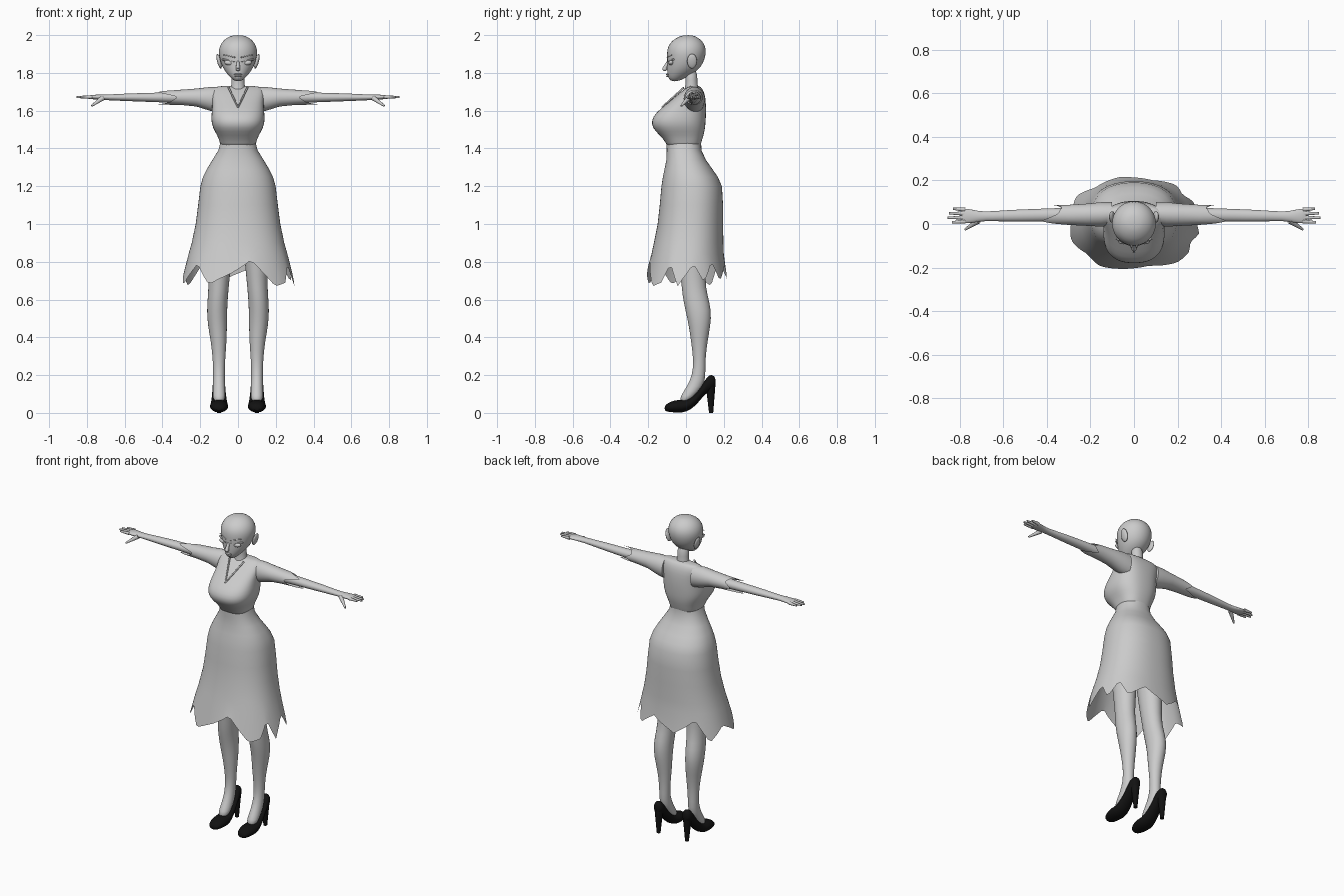
import bpy, bmesh, math
from mathutils import Vector

cube = bpy.data.objects.get("Cube")
if cube:
    bpy.data.objects.remove(cube, do_unlink=True)


def make_material(name, rgb):
    mat = bpy.data.materials.new(name)
    mat.use_nodes = True
    mat.diffuse_color = (*rgb, 1)
    mat.node_tree.nodes["Principled BSDF"].inputs["Base Color"].default_value = (*rgb, 1)
    return mat


GREY = make_material("soft grey", (0.6, 0.6, 0.6))
BLACK = make_material("shoe black", (0.006, 0.006, 0.006))


def finish(name, bm, mat, mirror=False, smooth=0, angle=60):
    """Turn a bmesh into a named, shaded object."""
    bmesh.ops.recalc_face_normals(bm, faces=bm.faces)
    mesh = bpy.data.meshes.new(name)
    bm.to_mesh(mesh)
    bm.free()
    mesh.materials.append(mat)
    obj = bpy.data.objects.new(name, mesh)
    bpy.context.collection.objects.link(obj)
    bpy.ops.object.select_all(action="DESELECT")
    obj.select_set(True)
    bpy.context.view_layer.objects.active = obj
    bpy.ops.object.shade_smooth_by_angle(angle=math.radians(angle))
    if smooth:
        sub = obj.modifiers.new("smooth", "SUBSURF")
        sub.levels = sub.render_levels = smooth
    if mirror:
        obj.modifiers.new("mirror", "MIRROR")
    return obj


def ragged(points, deg):
    """Interpolate a torn edge given as (angle, position) pairs."""
    pts = [(points[-1][0] - 360, points[-1][1])] + points
    pts.append((points[0][0] + 360, points[0][1]))
    for (a, u), (b, v) in zip(pts, pts[1:]):
        if a <= deg <= b:
            return u + (v - u) * (deg - a) / (b - a)


def loft(name, axis, rings, mat=GREY, n=20, power=1.0, edge=None, flare=0.0,
         caps=(True, True), **kw):
    """Skin rounded rings; each ring is (position, low a, high a, low b, high b)."""
    bm = bmesh.new()
    a, b = [i for i in range(3) if i != axis]
    loops = []
    for t, a0, a1, b0, b1 in rings:
        last = edge and t == rings[-1][0]
        loop = []
        for i in range(n):
            ang = math.tau * i / n
            c, s = math.cos(ang), math.sin(ang)
            pos = ragged(edge, 360 * i / n) if last else t
            grow = 1 + flare * (t - pos) if last else 1
            co = [0, 0, 0]
            co[axis] = pos
            co[a] = (a0 + a1) / 2 + grow * (a1 - a0) / 2 * math.copysign(abs(c) ** power, c)
            co[b] = (b0 + b1) / 2 + grow * (b1 - b0) / 2 * math.copysign(abs(s) ** power, s)
            loop.append(bm.verts.new(co))
        loops.append(loop)
    for lo, hi in zip(loops, loops[1:]):
        for i in range(n):
            j = (i + 1) % n
            bm.faces.new((lo[i], lo[j], hi[j], hi[i]))
    for use, loop in zip(caps, (loops[0], loops[-1])):
        if use:
            bm.faces.new(loop)
    return finish(name, bm, mat, **kw)


def sym(rings):
    return [(t, -w, w, f, b) for t, w, f, b in rings]


def tube(name, p, q, r0, r1, mat=GREY, mirror=True):
    """Tapered rod between two points."""
    p, q = Vector(p), Vector(q)
    bm = bmesh.new()
    bmesh.ops.create_cone(bm, cap_ends=True, segments=12, radius1=r0, radius2=r1,
                          depth=(q - p).length)
    turn = (q - p).to_track_quat("Z", "Y").to_matrix()
    for v in bm.verts:
        v.co = turn @ v.co + (p + q) / 2
    return finish(name, bm, mat, mirror)


def blob(name, centre, size, mirror=True, tilt=0.0):
    """Scaled ball, tilted about the front axis."""
    bm = bmesh.new()
    bmesh.ops.create_uvsphere(bm, u_segments=20, v_segments=12, radius=1)
    ca, sa = math.cos(tilt), math.sin(tilt)
    for v in bm.verts:
        x, y, z = (v.co[i] * size[i] for i in range(3))
        v.co = Vector((ca * x - sa * z, y, sa * x + ca * z)) + Vector(centre)
    return finish(name, bm, GREY, mirror)


# Head, face and neck
loft("head", 2, sym([
    (1.755, .018, -.08, -.04), (1.775, .04, -.096, 0), (1.8, .063, -.1, .045),
    (1.83, .083, -.102, .08), (1.87, .098, -.1, .1), (1.92, .106, -.104, .11),
    (1.96, .09, -.087, .096), (1.985, .063, -.053, .068), (2, .028, -.018, .038)]),
    smooth=1)
loft("neck", 2, sym([(1.66, .055, -.03, .08), (1.71, .038, -.005, .065),
                     (1.76, .034, -.002, .06), (1.82, .036, -.01, .06)]), smooth=1)
tube("nose", (0, -.092, 1.865), (0, -.115, 1.82), .006, .012, mirror=False)
blob("nose_tip", (0, -.112, 1.82), (.012, .012, .01), mirror=False)
blob("upper_lip", (0, -.098, 1.792), (.022, .009, .005), mirror=False)
blob("lower_lip", (0, -.096, 1.783), (.018, .009, .006), mirror=False)
blob("eyes", (.047, -.079, 1.853), (.027, .014, .013), tilt=.15)
tube("upper_eyelids", (.016, -.098, 1.86), (.082, -.066, 1.872), .003, .005)
tube("brows", (.015, -.1, 1.882), (.075, -.075, 1.895), .003, .002)
blob("ears", (.1, .032, 1.862), (.011, .026, .04), tilt=-.25)

# Dress bodice with neckline trim
loft("bodice", 2, sym([
    (1.4, .092, -.1, .076), (1.43, .095, -.104, .08), (1.47, .11, -.14, .094),
    (1.51, .135, -.18, .102), (1.55, .143, -.184, .105), (1.59, .14, -.16, .107),
    (1.64, .135, -.098, .106), (1.69, .142, -.04, .1), (1.72, .135, 0, .085),
    (1.732, .105, .02, .07)]), n=28, power=.8, smooth=1)
tube("neckline_trim", (.05, -.012, 1.722), (0, -.128, 1.618), .005, .004)

# Dress skirt with a torn hem
HEM = [(8, .79), (22, .69), (38, .8), (52, .7), (75, .78), (100, .71), (128, .8),
       (148, .67), (173, .75), (198, .68), (222, .79), (242, .68), (265, .74),
       (282, .81), (308, .67), (325, .69), (338, .79), (350, .67)]
loft("skirt", 2, sym([
    (1.43, .094, -.103, .08), (1.39, .104, -.102, .082), (1.34, .135, -.104, .105),
    (1.29, .165, -.114, .14), (1.25, .185, -.122, .168), (1.2, .199, -.13, .19),
    (1.1, .211, -.139, .196), (1, .224, -.15, .196), (.9, .245, -.17, .198),
    (.84, .262, -.183, .2), (.75, .285, -.205, .212)]),
    n=72, power=.88, edge=HEM, flare=.8, caps=(False, False), angle=40)

# Arms and hands
loft("arms", 0, [
    (.08, 0, .09, 1.62, 1.71), (.3, .01, .075, 1.64, 1.7), (.45, .01, .07, 1.645, 1.695),
    (.58, .01, .065, 1.65, 1.692), (.69, .015, .055, 1.655, 1.685),
    (.73, .006, .064, 1.657, 1.686), (.77, .002, .072, 1.66, 1.684),
    (.795, .004, .072, 1.664, 1.68)], n=16, mirror=True, smooth=1)
for i, reach in enumerate((.835, .855, .85, .83)):
    y = .012 + .018 * i
    tube(f"fingers_{i + 1}", (.775, y, 1.672), (reach, y * 1.15 - .006, 1.672), .01, .005)
tube("thumbs", (.715, .015, 1.668), (.775, -.025, 1.625), .014, .005)

# Torn sleeves
CUFF = [(0, .37), (40, .33), (85, .35), (130, .43), (175, .32), (220, .36),
        (270, .44), (315, .33)]
loft("sleeves", 0, [
    (.1, -.005, .1, 1.59, 1.724), (.15, -.012, .1, 1.6, 1.725), (.22, -.008, .093, 1.622, 1.717),
    (.3, -.004, .088, 1.63, 1.711), (.36, -.002, .086, 1.633, 1.706)],
    n=40, edge=CUFF, caps=(True, False), mirror=True, angle=45)

# Legs running down into the instep
loft("legs", 2, [
    (1.15, .01, .17, -.07, .12), (.9, .025, .165, -.06, .11), (.7, .045, .155, -.025, .1),
    (.62, .053, .16, -.02, .115), (.54, .057, .166, -.003, .136), (.46, .058, .16, .015, .13),
    (.38, .06, .144, .026, .114), (.28, .068, .133, .04, .102), (.2, .07, .132, .034, .104),
    (.14, .068, .132, .004, .095), (.09, .066, .134, -.028, .05), (.06, .07, .13, -.035, .02)],
    mirror=True, smooth=1)

# High heeled shoes
loft("shoes", 1, [
    (-.114, .08, .12, .012, .035), (-.095, .06, .14, .004, .056), (-.04, .05, .15, .001, .073),
    (0, .052, .148, .003, .064), (.05, .06, .14, .034, .1), (.09, .066, .136, .088, .155),
    (.12, .068, .134, .112, .205), (.145, .073, .128, .125, .2), (.157, .085, .117, .14, .185)],
    BLACK, mirror=True, smooth=1)
tube("shoe_heels", (.1, .13, .15), (.1, .133, 0), .026, .011, BLACK)
